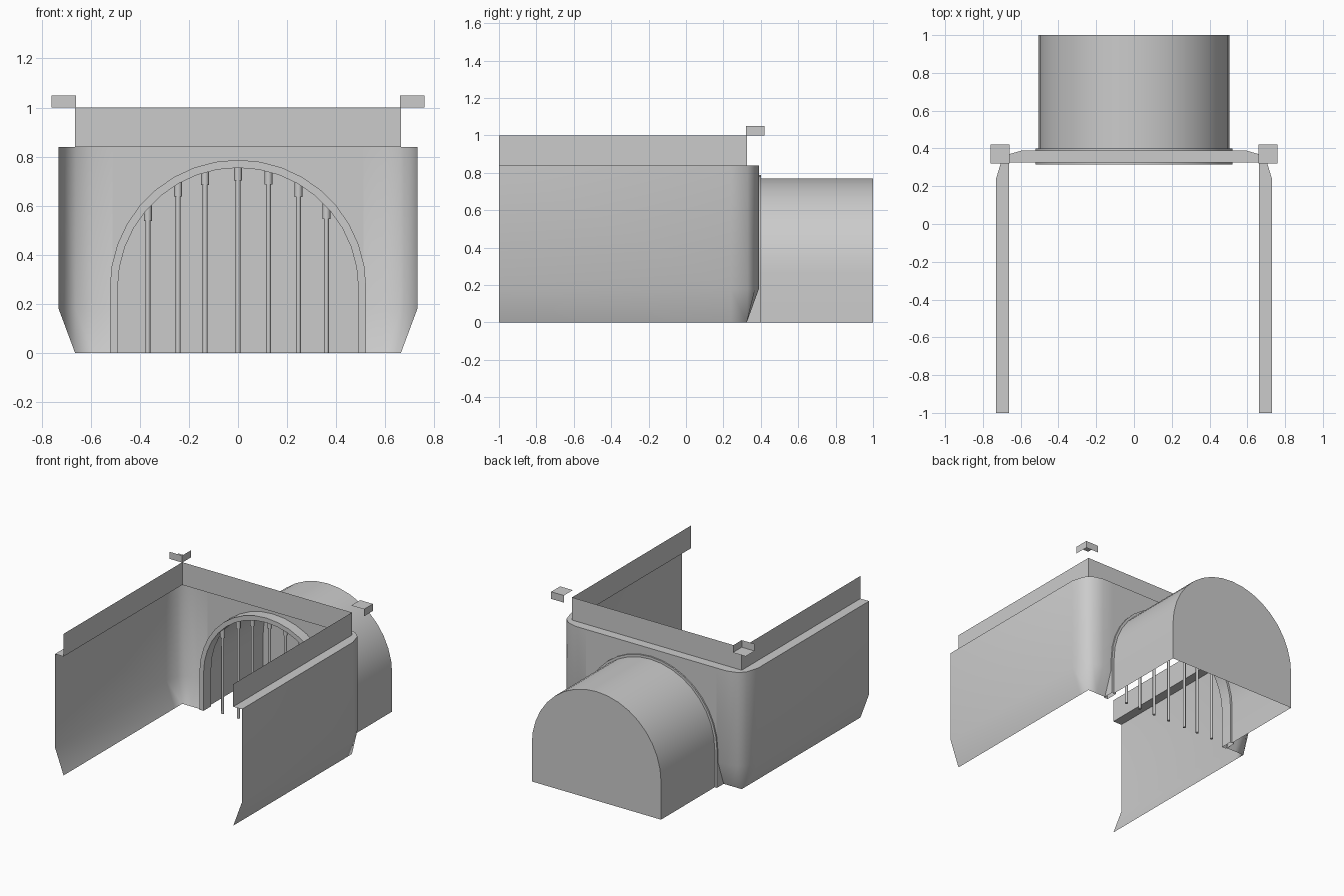
import bpy
import bmesh
from math import cos, sin, pi, sqrt, radians

old = bpy.data.objects.get("Cube")
if old:
    bpy.data.objects.remove(old, do_unlink=True)

grey = bpy.data.materials.new("concrete_grey")
grey.use_nodes = True
COLOUR = (0.6, 0.6, 0.6, 1)
grey.diffuse_color = COLOUR
grey.node_tree.nodes["Principled BSDF"].inputs["Base Color"].default_value = COLOUR

SPRING = 0.265   # height where the arch starts to curve
SEGMENTS = 18


def finish(name, bm, angle=40, recalc=True):
    bmesh.ops.remove_doubles(bm, verts=bm.verts, dist=0.0005)
    if recalc:
        bmesh.ops.recalc_face_normals(bm, faces=bm.faces)
    mesh = bpy.data.meshes.new(name)
    bm.to_mesh(mesh)
    bm.free()
    mesh.materials.append(grey)
    obj = bpy.data.objects.new(name, mesh)
    bpy.context.collection.objects.link(obj)
    bpy.ops.object.select_all(action='DESELECT')
    obj.select_set(True)
    bpy.context.view_layer.objects.active = obj
    bpy.ops.object.shade_smooth_by_angle(angle=radians(angle))
    return obj


def skin(bm, rows):
    """Join equal-length rows of points with faces."""
    grid = [[bm.verts.new(p) for p in row] for row in rows]
    for a, b in zip(grid, grid[1:]):
        for i in range(len(a) - 1):
            bm.faces.new((a[i], a[i + 1], b[i + 1], b[i]))
    return grid


def curve(r):
    """Round part of the arch, from +x over the crown to -x."""
    return [(r * cos(pi * i / SEGMENTS), SPRING + r * sin(pi * i / SEGMENTS))
            for i in range(SEGMENTS + 1)]


def arch(r, y):
    return [(x, y, z) for x, z in [(r, 0)] + curve(r) + [(-r, 0)]]


# Walls: top band, ledge, outer wall and tucked-in foot
TOP, LEDGE, FOOT = 1.0, 0.84, 0.18
HOLE = 0.51
outer = [(0.73, -1), (0.73, 0.24), (0.703, 0.33), (0.66, 0.37), (0.59, 0.39), (HOLE, 0.39)]
inner = [(0.663, -1), (0.663, 0.24), (0.663, 0.325), (0.663, 0.325), (0.59, 0.325), (HOLE, 0.325)]
bm = bmesh.new()
for side in (1, -1):
    def level(points, z):
        return [(side * x, y, z) for x, y in points]
    skin(bm, [level(inner, TOP), level(inner, LEDGE), level(outer, LEDGE),
              level(outer, FOOT), level(inner, 0)])
# Back wall above the arched opening
opening = curve(HOLE)
skin(bm, [[(x, 0.325, TOP) for x, z in opening],
          [(x, 0.325, LEDGE) for x, z in opening],
          [(x, 0.39, LEDGE) for x, z in opening],
          [(x, 0.39, z) for x, z in opening]])
bmesh.ops.dissolve_degenerate(bm, edges=bm.edges, dist=0.0005)
finish("courtyard_walls", bm)

# Tunnel: arched sleeve with a closed far end and open floor
bm = bmesh.new()
rows = skin(bm, [arch(0.505, 0.39), arch(0.505, 1.0)])
bm.faces.new(rows[1])
finish("tunnel", bm)

# Arch frame around the opening
bm = bmesh.new()
rows = [arch(0.522, 0.315), arch(0.522, 0.4), arch(0.49, 0.4), arch(0.49, 0.315)]
skin(bm, rows + rows[:1])
finish("arch_frame", bm)


# Bars with a thicker socket where they meet the arch
def cylinder(name, x, y, bottom, top, radius):
    bm = bmesh.new()
    bmesh.ops.create_cone(bm, cap_ends=True, segments=8, radius1=radius,
                          radius2=radius, depth=top - bottom)
    bmesh.ops.translate(bm, verts=bm.verts, vec=(x, y, (top + bottom) / 2))
    finish(name, bm, 50)


BAR_Y = 0.353
for n, x in enumerate((-0.367, -0.244, -0.134, 0, 0.124, 0.246, 0.36), 1):
    crown = SPRING + sqrt(0.49 ** 2 - x * x)
    cylinder(f"bar_{n}", x, BAR_Y, 0, crown, 0.01)
    cylinder(f"bar_socket_{n}", x, BAR_Y, crown - 0.052, crown + 0.012, 0.016)

# Corner caps: top plate and two outward sides
for side, name in ((1, "left_corner_cap"), (-1, "right_corner_cap")):
    near, far = side * 0.66, side * 0.76
    bm = bmesh.new()
    bmesh.ops.create_cube(bm, size=1)
    for v in bm.verts:
        v.co = (far if v.co.x > 0 else near,
                0.42 if v.co.y > 0 else 0.32,
                1.05 if v.co.z > 0 else 1.0)
    bmesh.ops.recalc_face_normals(bm, faces=bm.faces)
    bm.normal_update()
    hidden = [f for f in bm.faces
              if f.normal.z < -0.5 or f.normal.y < -0.5 or f.normal.x * side < -0.5]
    bmesh.ops.delete(bm, geom=hidden, context='FACES')
    finish(name, bm, 30, recalc=False)
